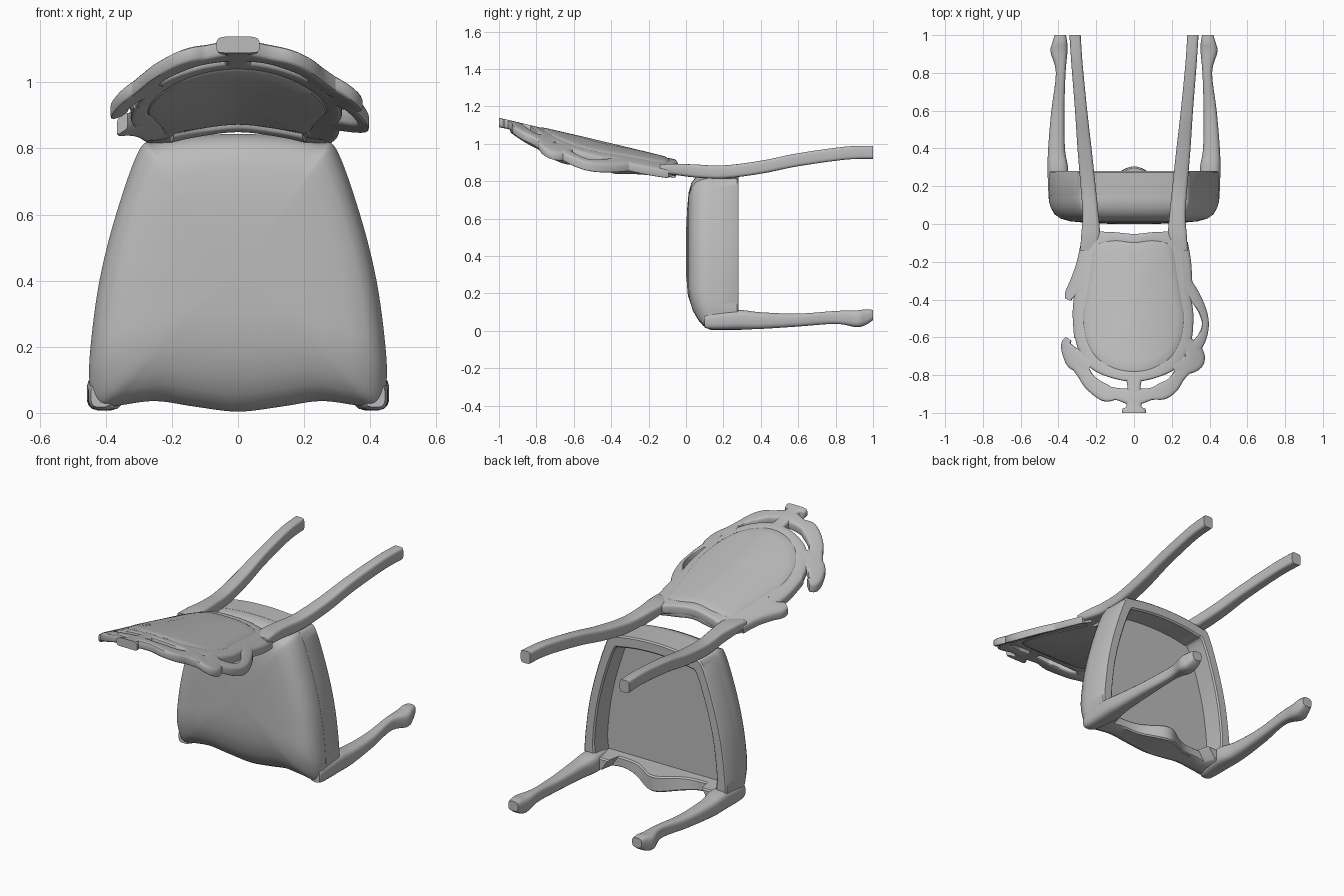
import bpy, bmesh, math
from mathutils import Vector

cube = bpy.data.objects.get("Cube")
if cube:
    bpy.data.objects.remove(cube, do_unlink=True)

grey = bpy.data.materials.new("plain_grey")
grey.use_nodes = True
grey.diffuse_color = (0.5, 0.5, 0.5, 1)
grey.node_tree.nodes["Principled BSDF"].inputs["Base Color"].default_value = (0.5, 0.5, 0.5, 1)


def smooth_path(points, steps=6, closed=False):
    """Catmull-Rom curve through points of any dimension."""
    pts = [Vector(p) for p in points]
    n = len(pts)
    pick = (lambda i: pts[i % n]) if closed else (lambda i: pts[max(0, min(n - 1, i))])
    path = []
    for i in range(n if closed else n - 1):
        a, b, c, d = (pick(i + k) for k in (-1, 0, 1, 2))
        for s in range(steps):
            t = s / steps
            path.append(0.5 * (2 * b + (c - a) * t + (2 * a - 5 * b + 4 * c - d) * t ** 2
                               + (3 * b - a - 3 * c + d) * t ** 3))
    if not closed:
        path.append(pts[-1])
    return path


def loft(name, rings, loop=False, angle=40):
    """Skin a list of equal rings into one object, capped unless looped."""
    bm = bmesh.new()
    rows = [[bm.verts.new(p) for p in ring] for ring in rings]
    n = len(rows[0])
    for i in range(len(rows) if loop else len(rows) - 1):
        a, b = rows[i], rows[(i + 1) % len(rows)]
        for j in range(n):
            k = (j + 1) % n
            bm.faces.new((a[j], a[k], b[k], b[j]))
    if not loop:
        bm.faces.new(rows[0])
        bm.faces.new(rows[-1])
    bmesh.ops.recalc_face_normals(bm, faces=bm.faces)
    mesh = bpy.data.meshes.new(name)
    bm.to_mesh(mesh)
    bm.free()
    mesh.materials.append(grey)
    obj = bpy.data.objects.new(name, mesh)
    bpy.context.collection.objects.link(obj)
    bpy.ops.object.select_all(action='DESELECT')
    obj.select_set(True)
    bpy.context.view_layer.objects.active = obj
    bpy.ops.object.shade_smooth_by_angle(angle=math.radians(angle))


def section(w, h, power, count=16):
    """Rounded rectangle as pairs, centred on the origin."""
    soft = lambda v: math.copysign(abs(v) ** power, v)
    turns = [math.tau * (i + 0.5) / count for i in range(count)]
    return [(soft(math.cos(t)) * w / 2, soft(math.sin(t)) * h / 2) for t in turns]


def leg(name, points, power):
    """Leg along y, from points (x, y, z, width, height)."""
    loft(name, [[(x + u, y, z + v) for u, v in section(w, h, power)]
                for x, y, z, w, h in smooth_path(points)])


def back_surface(x, y):
    """Rear face of the tilted, curved backrest."""
    return 0.915 - 0.237 * (y + 0.05) - 0.8 * x * x


def ribbon(name, points, closed=False, thick=0.05):
    """Carved strip on the backrest, from points (x, y, width)."""
    path = smooth_path(points, 6, closed)
    n = len(path)
    rings = []
    for i, (x, y, w) in enumerate(path):
        a = path[(i - 1) % n if closed else max(i - 1, 0)]
        b = path[(i + 1) % n if closed else min(i + 1, n - 1)]
        side = Vector((a.y - b.y, b.x - a.x)).normalized()
        ring = []
        for u, v in section(w, thick, 0.4):
            px, py = x + side.x * u, max(y + side.y * u, -1)
            ring.append((px, py, back_surface(px, py) - thick / 2 + v))
        rings.append(ring)
    loft(name, rings, loop=closed)


# Seat outline, as pairs (x, z), with a wavy front edge
half = [(0.13, 0.018), (0.25, 0.035), (0.36, 0.022), (0.43, 0.015), (0.45, 0.09), (0.447, 0.2),
        (0.42, 0.4), (0.37, 0.6), (0.3, 0.795), (0.25, 0.82), (0.14, 0.838)]
outline = smooth_path([(0, 0.003)] + half + [(0, 0.845)] + [(-x, z) for x, z in reversed(half)],
                      6, True)
middle = 0.42
under = 0.155


def seat_ring(scale, depth):
    """Scaled seat outline, rolled over toward the front edge."""
    ring = []
    for x, z in outline:
        z = middle + (z - middle) * scale
        roll = 0.5 * max(0, 1 - z / 0.25) ** 2
        ring.append((x * scale, depth + (under - depth) * roll, z))
    return ring


# Domed seat cushion with a flat underside
loft("seat_cushion", [seat_ring(s, y) for s, y in (
    (0.02, 0), (0.3, 0.001), (0.55, 0.006), (0.75, 0.014), (0.87, 0.028), (0.94, 0.05),
    (0.98, 0.085), (0.998, 0.12), (0.99, under))])


# Seat rail: straight inner front edge, apron dropping in the middle
def rail_ring(border, inset=0.0, top=False):
    ring = []
    for x, z in outline:
        depth = 0.28
        if z < 0.1 and abs(x) < 0.34:
            depth = 0.21 + 0.095 * math.exp(-(x / 0.13) ** 2)
        if border > 0.02:
            z = max(z, 0.035)
        z = middle + (z - middle) * (1 - border / middle)
        ring.append((x * (1 - border / 0.45), under - 0.005 if top else depth - inset, z))
    return ring


loft("seat_rail", [rail_ring(0.003, top=True), rail_ring(0.003, 0.008), rail_ring(0.01),
                   rail_ring(0.058), rail_ring(0.066, 0.008), rail_ring(0.066, top=True)],
     loop=True)

# Legs: cabriole at the front, raked at the back
for side, label in ((1, "left"), (-1, "right")):
    leg("front_leg_" + label, [(side * x, y, z, w, h) for x, y, z, w, h in (
        (0.415, 0.1, 0.052, 0.06, 0.07), (0.41, 0.14, 0.053, 0.085, 0.09),
        (0.403, 0.28, 0.06, 0.11, 0.105), (0.41, 0.4, 0.055, 0.09, 0.09),
        (0.403, 0.6, 0.058, 0.07, 0.07), (0.388, 0.8, 0.072, 0.052, 0.07),
        (0.397, 0.91, 0.065, 0.09, 0.09), (0.393, 0.96, 0.073, 0.08, 0.085),
        (0.39, 1, 0.085, 0.06, 0.055))], 0.6)
    leg("rear_leg_" + label, [(side * x, y, z, w, h) for x, y, z, w, h in (
        (0.312, 1, 0.955, 0.06, 0.07), (0.302, 0.85, 0.95, 0.06, 0.07),
        (0.28, 0.6, 0.915, 0.065, 0.07), (0.262, 0.4, 0.875, 0.075, 0.07),
        (0.243, 0.2, 0.85, 0.08, 0.07), (0.23, 0.05, 0.855, 0.085, 0.07),
        (0.23, -0.06, 0.864, 0.1, 0.06), (0.24, -0.14, 0.867, 0.09, 0.045))], 0.4)

# Oval backrest frame
right = [(0.12, -0.065, 0.045), (0.215, -0.1, 0.09), (0.245, -0.25, 0.085), (0.27, -0.4, 0.07),
         (0.285, -0.5, 0.06), (0.265, -0.63, 0.07), (0.205, -0.73, 0.075), (0.11, -0.785, 0.06)]
frame = ([(0, -0.075, 0.045)] + right + [(0, -0.805, 0.06)]
         + [(-x - 0.005, y, w) for x, y, w in reversed(right)])
ribbon("back_frame", frame, closed=True)
ribbon("back_lower_rail", [(-0.2, -0.085, 0.06), (-0.1, -0.07, 0.05), (0, -0.08, 0.05),
                           (0.1, -0.07, 0.05), (0.2, -0.085, 0.06)], thick=0.07)

# Upholstered panel, domed toward the sitter
edge = smooth_path(frame, 6, True)


def panel_ring(scale, lift):
    ring = []
    for x, y, w in edge:
        px, py = x * scale, -0.44 + (y + 0.44) * scale
        ring.append((px, py, back_surface(px, py) + lift))
    return ring


loft("back_panel", [panel_ring(s, d) for s, d in (
    (0.02, 0.005), (0.4, 0.005), (0.8, 0.004), (0.9, 0.003), (0.95, -0.004), (0.965, -0.014),
    (0.965, -0.04), (0.93, -0.055), (0.8, -0.066), (0.4, -0.072), (0.02, -0.072))])

# Crest rail with its centre tab
ribbon("crest_rail", [(-0.31, -0.7, 0.11), (-0.265, -0.79, 0.075), (-0.225, -0.845, 0.08),
                      (-0.15, -0.895, 0.09), (-0.09, -0.9, 0.065), (0, -0.915, 0.09),
                      (0.09, -0.9, 0.065), (0.15, -0.885, 0.09), (0.2, -0.855, 0.08),
                      (0.24, -0.8, 0.07), (0.295, -0.72, 0.11)])
ribbon("crest_post", [(0, -0.8, 0.1), (0, -0.86, 0.07), (0, -0.92, 0.09), (0, -0.965, 0.08),
                      (0, -0.978, 0.12), (0, -1, 0.13)])

# Uneven scrolls along the sides
ribbon("right_lower_scroll", [(-0.25, -0.12, 0.07), (-0.27, -0.22, 0.075), (-0.3, -0.31, 0.08),
                              (-0.335, -0.365, 0.06), (-0.35, -0.4, 0.035)])
ribbon("right_middle_scroll", [(-0.28, -0.36, 0.07), (-0.295, -0.47, 0.06),
                               (-0.285, -0.6, 0.065)])
ribbon("right_upper_scroll", [(-0.23, -0.75, 0.08), (-0.3, -0.72, 0.12), (-0.34, -0.68, 0.085),
                              (-0.358, -0.635, 0.055), (-0.345, -0.608, 0.035)])
ribbon("left_lower_scroll", [(0.25, -0.1, 0.07), (0.265, -0.2, 0.075), (0.275, -0.33, 0.07)])
ribbon("left_loop", [(0.27, -0.3, 0.06), (0.32, -0.38, 0.06), (0.362, -0.46, 0.045),
                     (0.378, -0.53, 0.037), (0.36, -0.6, 0.05), (0.32, -0.66, 0.07)])
ribbon("left_upper_scroll", [(0.275, -0.62, 0.06), (0.31, -0.67, 0.1), (0.325, -0.72, 0.1),
                             (0.28, -0.745, 0.1), (0.21, -0.76, 0.06)])
